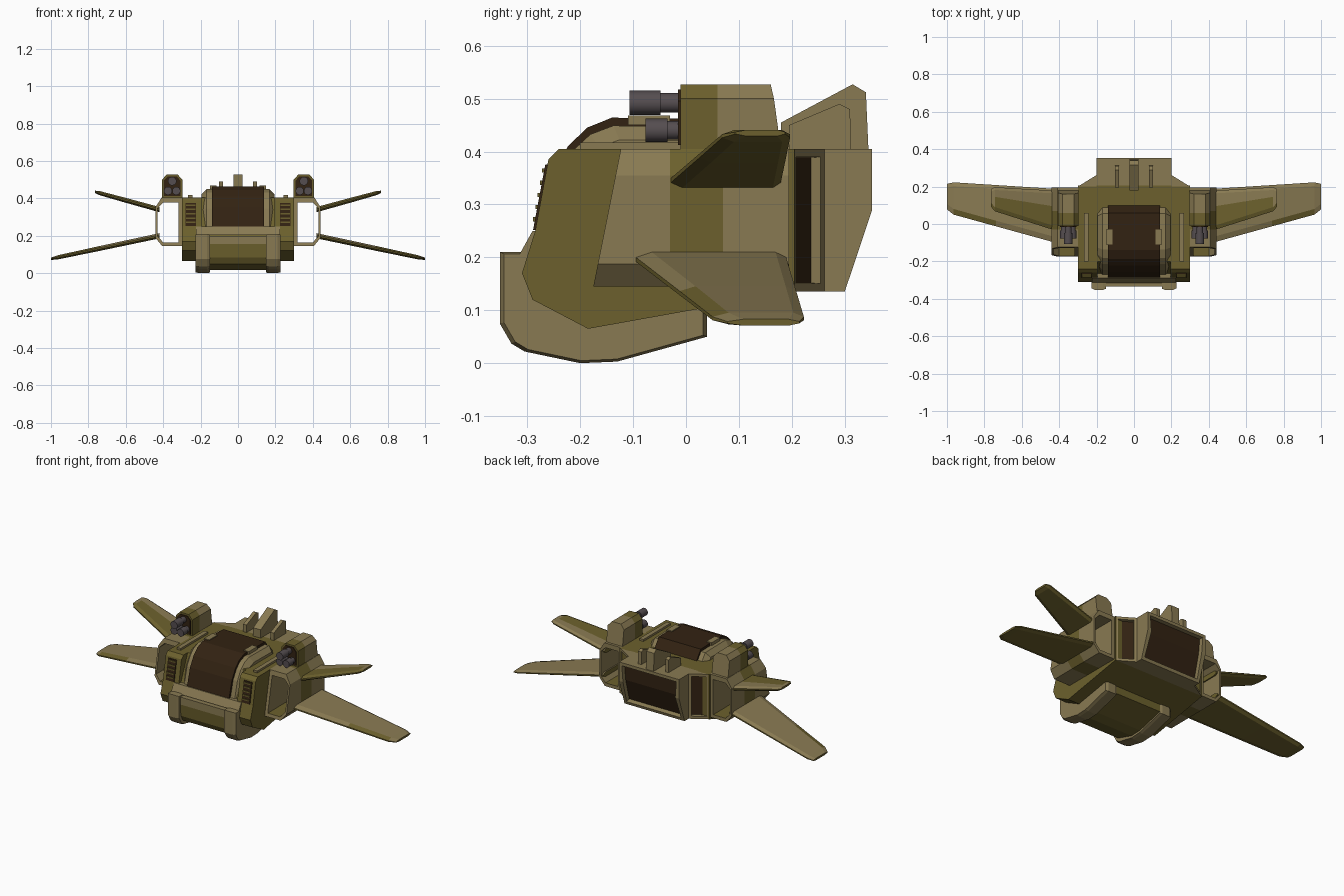
import bpy, bmesh, math
from mathutils import Vector

if "Cube" in bpy.data.objects:
    bpy.data.objects.remove(bpy.data.objects["Cube"])


def mat(name, rgb):
    m = bpy.data.materials.new(name)
    m.diffuse_color = (*rgb, 1)
    m.use_nodes = True
    m.node_tree.nodes["Principled BSDF"].inputs["Base Color"].default_value = m.diffuse_color
    return m


OLIVE = mat("olive paint", (0.15, 0.118, 0.026))
TAN = mat("tan paint", (0.25, 0.195, 0.085))
BROWN = mat("dark brown glass", (0.032, 0.016, 0.006))
GREY = mat("gun metal", (0.09, 0.075, 0.08))
MATS = [OLIVE, TAN, BROWN, GREY]
O, T, B, G = range(4)


def loft(name, secs, m, rule=None, cyclic=False, inset=None):
    """Join equal-length outlines; rule(center, normal) gives a colour,
    inset = (face test, width, depth, colour) sinks a panel."""
    bm = bmesh.new()
    rings = [[bm.verts.new(p) for p in s] for s in secs]
    n = len(rings[0])
    pairs = list(zip(rings, rings[1:]))
    if cyclic:
        pairs.append((rings[-1], rings[0]))
    else:
        bm.faces.new(rings[0])
        bm.faces.new(rings[-1])
    for a, b in pairs:
        for i in range(n):
            j = (i + 1) % n
            bm.faces.new((a[i], a[j], b[j], b[i]))
    bmesh.ops.recalc_face_normals(bm, faces=bm.faces)
    bm.normal_update()
    for f in bm.faces:
        f.material_index = m
        if rule:
            f.material_index = rule(f.calc_center_median(), f.normal)
    if inset:
        fs = [f for f in bm.faces if inset[0](f.normal)]
        groups = [[f] for f in fs] if inset[4] else [fs]
        for g in groups:
            bmesh.ops.inset_region(bm, faces=g, thickness=inset[1], depth=0)
            bmesh.ops.inset_region(bm, faces=g, thickness=0.001, depth=-inset[2])
        for f in fs:
            f.material_index = inset[3]
    me = bpy.data.meshes.new(name)
    bm.to_mesh(me)
    bm.free()
    for mm in MATS:
        me.materials.append(mm)
    ob = bpy.data.objects.new(name, me)
    bpy.context.collection.objects.link(ob)
    return ob


def at_x(x, prof, k=1.0, c=(0, 0)):
    return [(x, c[0] + (y - c[0]) * k, c[1] + (z - c[1]) * k) for y, z in prof]


def prism(name, prof, x0, x1, m, **kw):
    return loft(name, [at_x(x0, prof), at_x(x1, prof)], m, **kw)


def box(name, x0, x1, y0, y1, z0, z1, m):
    return prism(name, [(y0, z0), (y1, z0), (y1, z1), (y0, z1)], x0, x1, m)


# Hull: lower centre, raised cheeks either side of the canopy
prism("hull_centre", [(-.2, .405), (-.265, .25), (-.31, .17), (-.29, .12), (-.185, .065),
                      (.205, .135), (.205, .405)], -.2, .2, O)
CHEEK = [(-.24, .405), (-.26, .385), (-.285, .25), (-.31, .17), (-.29, .12), (-.185, .065),
         (.205, .135), (.205, .405)]
prism("front_lip", [(-.315, .205), (-.29, .25), (-.2, .25), (-.2, .205)], -.225, .225, T)

# Tapered rear shoulders with sunken vents, and engine block with sunken exhaust
PLAN = [(-.3, .2), (.3, .2), (.2, .262), (-.2, .262)]
loft("rear_shoulders", [[(x, y, z) for x, y in PLAN] for z in (.135, .405)], T,
     inset=(lambda n: n.y > .3 and abs(n.x) > .3, .022, .02, B, True))
prism("engine_block", [(.25, .405), (.352, .405), (.352, .29), (.3, .135), (.25, .135)], -.2, .2, T,
      inset=(lambda n: n.y > .8, .026, .025, B, False))

# Chin
CHIN = [(-.352, .21), (-.352, .075), (-.33, .037), (-.305, .022), (-.2, 0), (-.13, .003),
        (.04, .05), (.04, .21)]
prism("chin_centre", [(-.335, .2), (-.335, .155), (-.33, .085), (-.31, .05), (-.2, .016),
                      (-.13, .018), (.035, .06), (.035, .2)], -.16, .16, O,
      rule=lambda c, n: T if c.z > .155 else O)

# Canopy frame and glass
CANOPY = [(-.278, .25), (-.252, .35), (-.22, .405), (-.185, .438), (-.14, .455), (.06, .452),
          (.1, .4), (.1, .25)]
loft("canopy_frame", [at_x(x, CANOPY, k, (-.05, .25))
                      for x, k in ((-.195, .84), (-.168, .97), (.168, .97), (.195, .84))], T)
prism("canopy_glass", [(-.285, .25), (-.257, .352), (-.223, .41), (-.187, .445), (-.14, .464),
                       (.06, .461), (.103, .4), (.1, .25)], -.14, .14, B)

# Tail fins
FIN = [(.195, .4), (.195, .45), (.29, .49), (.31, .48), (.312, .4)]
prism("tail_fin_centre", [(.18, .4), (.18, .455), (.315, .527), (.34, .512), (.345, .4)],
      -.025, .025, T)


def barrel(name, x, z, y0, r):
    ym = y0 * .45
    for a, b, rr in ((y0, ym, r), (ym, .01, r * .8)):
        bpy.ops.mesh.primitive_cylinder_add(vertices=14, radius=rr, depth=b - a,
                                            location=(x, (a + b) / 2, z),
                                            rotation=(math.pi / 2, 0, 0))
        ob = bpy.context.object
        ob.name = name
        ob.data.materials.append(GREY)
        bpy.ops.object.shade_smooth_by_angle()


def wing(name, s, root, tip, lead, trail, rule):
    """root/tip = (x, z, front y, back y)"""
    secs = []
    for t, k, th in ((0, 0, .014), (.55, 0, .013), (.94, 0, .011), (1, .018, .006)):
        x, z, a, b = [p + (q - p) * t for p, q in zip(root, tip)]
        a, b = a + k, b - k * .6
        mid = a + (b - a) * .6
        secs.append([(s * x, y, z + h * th) for y, h in
                     ((a, -.3), (a, .3), (a + lead, 1), (mid, 1), (b - trail, 1), (b, .3),
                      (b, -.3), (b - trail, -1), (mid, -1), (a + lead, -1))])
    return loft(name, secs, O, rule=rule)


OUT = [(.295, .145), (.405, .145), (.44, .187), (.44, .355), (.408, .405), (.295, .405)]
INN = [(.318, .165), (.4, .165), (.43, .198), (.43, .348), (.4, .377), (.318, .377)]

for s, side in ((1, "right"), (-1, "left")):
    prism(side + "_cheek", CHEEK, s * .195, s * .3, O)
    # Front vent with slats
    prism(side + "_front_vent", [(-.266, .375), (-.289, .252), (-.26, .252), (-.25, .375)],
          s * .225, s * .28, B)
    for i in range(5):
        z = .268 + i * .023
        y = -.292 + (z - .252) * .187
        box(side + "_vent_slat", s * .228, s * .277, y, y + .02, z, z + .008, O)
    # Chin rails
    loft(side + "_chin_rail", [at_x(s * x, CHIN, k, (-.15, .12)) for x, k in
                               ((.15, .97), (.165, 1), (.21, 1), (.226, .96))], T)
    # Open side duct with slanted front
    front = lambda z: -.175 + (z - .145) * .2
    path = [(OUT, None), (OUT, -.03), (OUT, .07), (OUT, .195), (INN, .195), (INN, None)]
    loft(side + "_duct", [[(s * x, front(z) if y is None else y, z) for x, z in ring]
                          for ring, y in path], T, cyclic=True,
         rule=lambda c, n: O if -.03 < c.y < .07 and abs(c.y - .02) < .01 and
         (abs(c.x) > .435 or c.z > .379 or c.z < .166 or abs(c.x) < .3 or
          n.x * c.x > 0 and abs(n.z) > .2) else T)
    # Wings
    wing(side + "_lower_wing", s, (.42, .2, -.1, .188), (1.0, .077, .06, .225), .03, .02,
         lambda c, n: T if n.z > .5 and c.y > .07 or n.z > .5 and abs(c.x) < .7 else O)
    wing(side + "_upper_wing", s, (.42, .34, -.035, .178), (.765, .435, .075, .198), .022, .015,
         lambda c, n: T if n.z > .5 and c.y > .11 else O)
    # Gun pod and barrels
    SEC = [(.298, .40), (.298, .5), (.322, .527), (.382, .527), (.406, .5), (.406, .40)]
    back = lambda z: .18 if z < .45 else .18 - (z - .44) * .23
    loft(side + "_gun_pod", [[(s * x, back(z) if y is None else y, z) for x, z in SEC]
                             for y in (-.01, .06, None)], T,
         rule=lambda c, n: O if c.y < .06 else T)
    PLATE = [(.308, .412), (.308, .495), (.327, .517), (.377, .517), (.396, .495), (.396, .412)]
    loft(side + "_gun_face", [[(s * x, y, z) for x, z in PLATE] for y in (-.015, -.008)], B)
    barrel(side + "_barrel_top", s * .352, .492, -.107, .023)
    barrel(side + "_barrel_inner", s * .33, .44, -.077, .022)
    barrel(side + "_barrel_outer", s * .374, .44, -.077, .022)
    # Small fin, roof rail, canopy clip
    prism(side + "_tail_fin", FIN, s * .08, s * .102, T)
    box(side + "_roof_rail", s * .242, s * .268, -.2, .06, .4, .417, T)
    box(side + "_canopy_clip", s * .115, s * .15, -.11, -.03, .45, .468, T)
